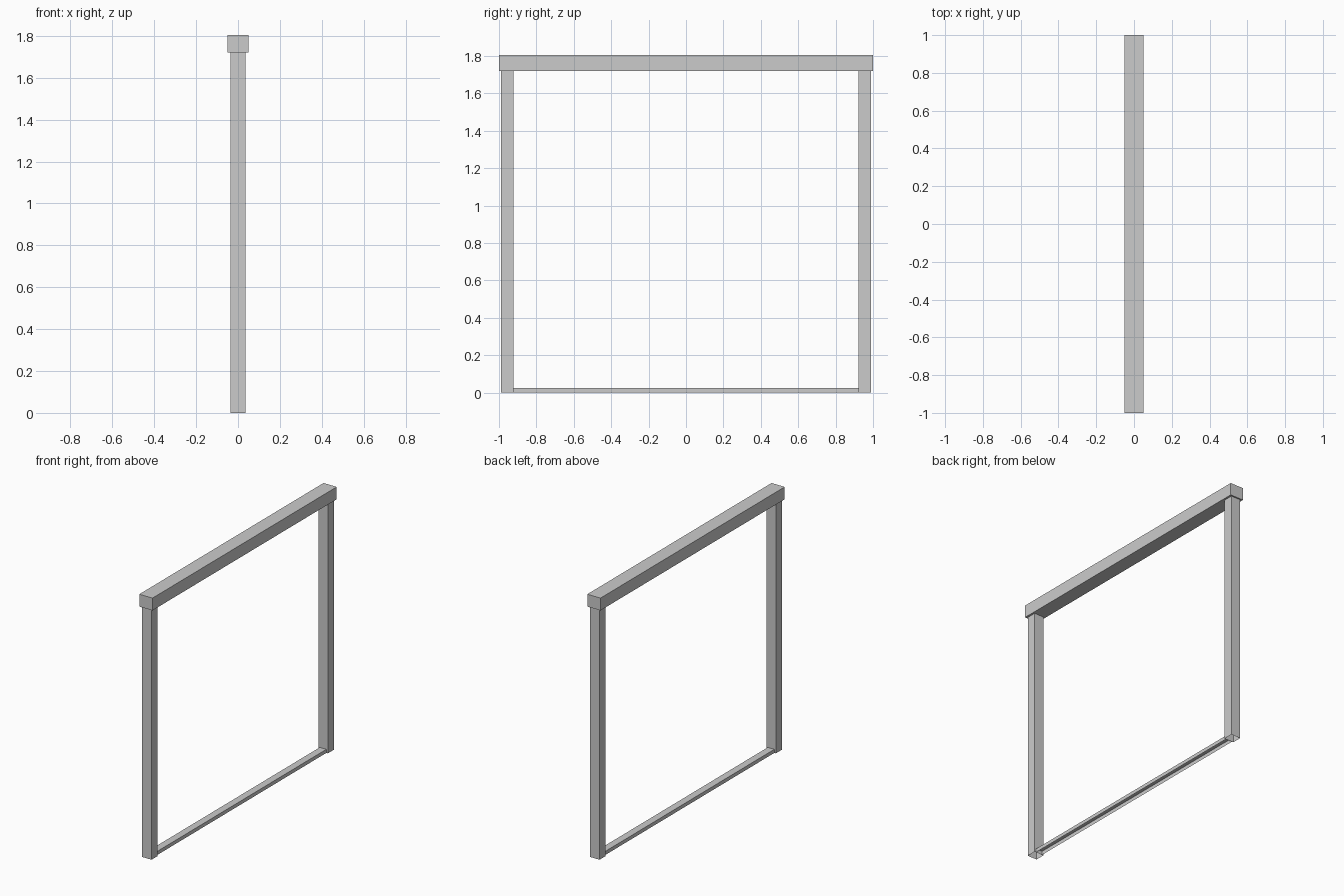
import bpy, bmesh

if "Cube" in bpy.data.objects:
    bpy.data.objects.remove(bpy.data.objects["Cube"])


def box(name, x, y, z, open_bottom=False):
    """Box from (min, max) ranges, optionally without its bottom face."""
    bm = bmesh.new()
    bmesh.ops.create_cube(bm, size=1)
    for v in bm.verts:
        v.co = [r[0] if c < 0 else r[1] for c, r in zip(v.co, (x, y, z))]
    if open_bottom:
        bm.normal_update()
        down = [f for f in bm.faces if f.normal.z < -0.9]
        bmesh.ops.delete(bm, geom=down, context='FACES_ONLY')
    mesh = bpy.data.meshes.new(name)
    bm.to_mesh(mesh)
    bm.free()
    obj = bpy.data.objects.new(name, mesh)
    bpy.context.collection.objects.link(obj)
    return obj


# Closed head box across the top
box("head_box", (-0.05, 0.05), (-1, 1), (1.72, 1.805))

# Side posts, open at the floor
box("front_post", (-0.036, 0.036), (-0.99, -0.923), (0, 1.72), True)
box("back_post", (-0.036, 0.036), (0.923, 0.99), (0, 1.72), True)

# Thin bottom rail, an open channel from below
box("bottom_rail", (-0.025, 0.025), (-0.923, 0.923), (0, 0.025), True)
